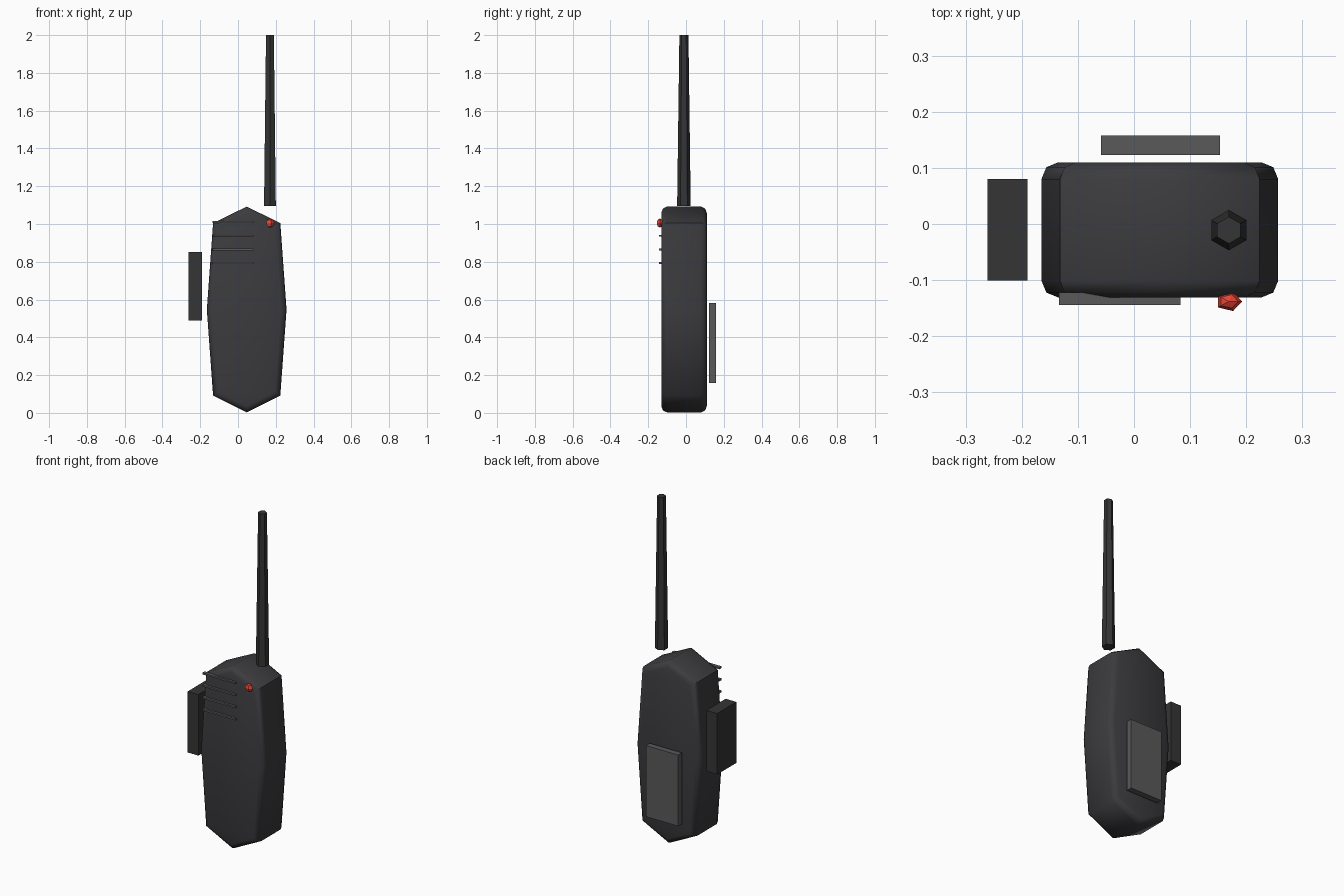
import bpy, bmesh
from math import sin, cos, pi
from mathutils import Vector

if "Cube" in bpy.data.objects:
    bpy.data.objects.remove(bpy.data.objects["Cube"])


def material(name, rgb):
    m = bpy.data.materials.new(name)
    m.diffuse_color = (*rgb, 1)
    m.use_nodes = True
    m.node_tree.nodes["Principled BSDF"].inputs["Base Color"].default_value = m.diffuse_color
    return m


DARK = material("dark_plastic", (0.045, 0.045, 0.05))
BLACK = material("black_plastic", (0.035, 0.035, 0.035))
GREY = material("mid_grey", (0.1, 0.1, 0.105))
RED = material("red_light", (0.8, 0.06, 0.04))


def finish(name, bm, mat, smooth=None):
    bmesh.ops.recalc_face_normals(bm, faces=bm.faces)
    me = bpy.data.meshes.new(name)
    bm.to_mesh(me)
    bm.free()
    ob = bpy.data.objects.new(name, me)
    bpy.context.collection.objects.link(ob)
    me.materials.append(mat)
    if smooth:
        bpy.ops.object.select_all(action='DESELECT')
        ob.select_set(True)
        bpy.context.view_layer.objects.active = ob
        bpy.ops.object.shade_smooth_by_angle(angle=smooth)
    return ob


def box(name, lo, hi, mat):
    lo, hi = Vector(lo), Vector(hi)
    bm = bmesh.new()
    bmesh.ops.create_cube(bm, size=1)
    for v in bm.verts:
        v.co = (lo + hi) / 2 + v.co * (hi - lo)
    return finish(name, bm, mat)


def turned(name, centre, sides, profile, mat, phase=0, scale_y=1, smooth=None):
    """Stack rings of (radius, z) with a given side count and cap the ends."""
    bm = bmesh.new()
    c = Vector(centre)
    rings = []
    for r, z in profile:
        angles = [phase + 2 * pi * i / sides for i in range(sides)]
        rings.append([bm.verts.new(c + Vector((r * cos(a), r * sin(a) * scale_y, z)))
                      for a in angles])
    for a, b in zip(rings, rings[1:]):
        for i in range(sides):
            j = (i + 1) % sides
            bm.faces.new((a[i], a[j], b[j], b[i]))
    bm.faces.new(rings[0])
    bm.faces.new(rings[-1])
    bmesh.ops.remove_doubles(bm, verts=bm.verts, dist=1e-5)
    return finish(name, bm, mat, smooth)


# Body: eight-sided outline extruded front to back, rims rounded
CX = 0.046
right = [(0, 0.003), (0.178, 0.092), (0.211, 0.547), (0.178, 1.005), (0, 1.092)]
outline = right + [(-x, z) for x, z in reversed(right[1:-1])]
bm = bmesh.new()
front = bm.faces.new([bm.verts.new((CX + x, -0.131, z)) for x, z in outline])
ext = bmesh.ops.extrude_face_region(bm, geom=[front], use_keep_orig=True)
bmesh.ops.translate(bm, vec=(0, 0.241, 0),
                    verts=[g for g in ext["geom"] if isinstance(g, bmesh.types.BMVert)])
bmesh.ops.recalc_face_normals(bm, faces=bm.faces)
rims = [e for e in bm.edges if abs(e.verts[0].co.y - e.verts[1].co.y) < 1e-4]
bmesh.ops.bevel(bm, geom=rims, offset=0.03, offset_type='OFFSET', segments=2,
                profile=0.5, affect='EDGES')
finish("body", bm, DARK, smooth=0.95)

# Antenna: tapered six-sided rod
turned("antenna", (0.169, -0.011, 0), 6, [(0.036, 1.095), (0.024, 2.0)], BLACK,
       phase=pi / 2)

# Side push button and back clip
box("side_button", (-0.261, -0.101, 0.49), (-0.19, 0.08, 0.853), BLACK)
box("belt_clip", (-0.059, 0.123, 0.158), (0.153, 0.158, 0.582), GREY)

# Speaker grille bars
for i in range(4):
    z = 1.01 - i * 0.072
    box(f"speaker_bar_{i + 1}", (-0.134, -0.144, z - 0.005), (0.083, -0.122, z + 0.005), GREY)

# Indicator light: low-poly flattened ball
R = 0.024
turned("indicator_light", (0.169, -0.138, 1.005), 5,
       [(R * sin(pi * k / 4), -R * cos(pi * k / 4)) for k in range(5)], RED,
       scale_y=0.75)
